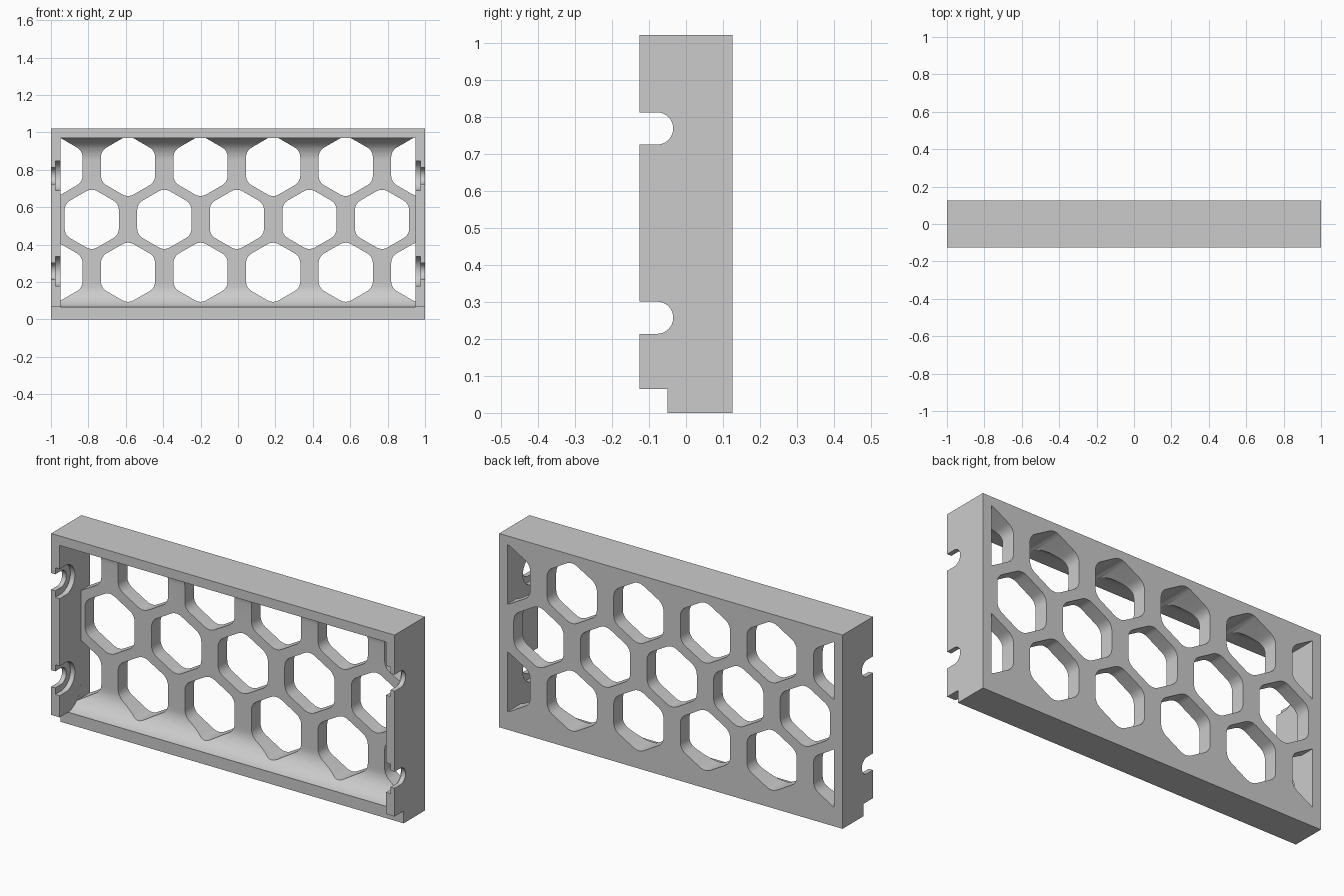
import bpy, bmesh, math
from mathutils import Vector

if "Cube" in bpy.data.objects:
    bpy.data.objects.remove(bpy.data.objects["Cube"])

grey = bpy.data.materials.new("light_grey")
grey.use_nodes = True
grey.diffuse_color = (0.6, 0.6, 0.6, 1)
grey.node_tree.nodes["Principled BSDF"].inputs["Base Color"].default_value = (0.6, 0.6, 0.6, 1)

HALF_Y, HEIGHT = 0.126, 1.02
INNER_X = 0.95          # inside faces of the end walls
FLOOR, CEILING = 0.065, 0.97
PLATE_Y = 0.05          # front face of the pierced back plate
COVE = 0.12


def arc(cu, cv, r, a0, a1, n):
    """Points of an arc, angles in degrees."""
    angles = [math.radians(a0 + (a1 - a0) * i / n) for i in range(n + 1)]
    return [(cu + r * math.cos(a), cv + r * math.sin(a)) for a in angles]


def prisms(name, items):
    """One mesh of extruded outlines; each item is (outline, axis, start, end)."""
    bm = bmesh.new()
    for outline, axis, start, end in items:
        if axis == 'x':
            pts, move = [(start, u, v) for u, v in outline], (end - start, 0, 0)
        else:
            pts, move = [(u, start, v) for u, v in outline], (0, end - start, 0)
        face = bm.faces.new([bm.verts.new(p) for p in pts])
        new = bmesh.ops.extrude_face_region(bm, geom=[face])["geom"]
        bmesh.ops.translate(bm, vec=move, verts=[v for v in new if isinstance(v, bmesh.types.BMVert)])
    bmesh.ops.recalc_face_normals(bm, faces=bm.faces)
    mesh = bpy.data.meshes.new(name)
    bm.to_mesh(mesh)
    bm.free()
    mesh.materials.append(grey)
    ob = bpy.data.objects.new(name, mesh)
    bpy.context.collection.objects.link(ob)
    return ob


def cut(target, cutter):
    """Subtract the cutter and delete it."""
    cutter.hide_render = True
    mod = target.modifiers.new("cut", 'BOOLEAN')
    mod.operation, mod.solver, mod.object = 'DIFFERENCE', 'EXACT', cutter
    bpy.context.view_layer.objects.active = target
    bpy.ops.object.modifier_apply(modifier=mod.name)
    bpy.data.objects.remove(cutter)


def rounded_hexagon(cx, cz, apothem, r):
    """Pointy-top hexagon with rounded corners."""
    pts = []
    reach = (apothem - r) / math.cos(math.pi / 6)
    for k in range(6):
        a = 30 + 60 * k
        u = cx + reach * math.cos(math.radians(a))
        v = cz + reach * math.sin(math.radians(a))
        pts += arc(u, v, r, a - 30, a + 30, 6)
    return pts


def clip_x(pts, limit):
    """Trim a convex outline to |x| <= limit."""
    for s in (1, -1):
        out = []
        for i, p in enumerate(pts):
            q = pts[i - 1]
            if (s * p[0] > limit) != (s * q[0] > limit):
                t = (s * limit - q[0]) / (p[0] - q[0])
                out.append((s * limit, q[1] + t * (p[1] - q[1])))
            if s * p[0] <= limit:
                out.append(p)
        pts = out
    return pts


# Outer block with the rebate along its lower front edge
body_outline = [(-HALF_Y, FLOOR), (-0.05, FLOOR), (-0.05, 0), (HALF_Y, 0),
                (HALF_Y, HEIGHT), (-HALF_Y, HEIGHT)]
panel = prisms("honeycomb_panel", [(body_outline, 'x', -1, 1)])

# Front cavity with coves along floor and ceiling
cy = PLATE_Y - COVE
low = FLOOR - 0.001
cavity_outline = ([(-0.3, low)] + arc(cy, low + COVE, COVE, -90, 0, 14)
                  + arc(cy, CEILING - COVE, COVE, 0, 90, 14) + [(-0.3, CEILING)])
cut(panel, prisms("cavity_cutter", [(cavity_outline, 'x', -INNER_X, INNER_X)]))

# Honeycomb holes in three staggered rows
PITCH, MID_X, MID_Z, ROW = 0.388, -0.006, 0.535, 0.283
holes = []
for row in (-1, 0, 1):
    shift = PITCH / 2 if row else 0
    for i in range(-3 if row else -2, 3):
        hexagon = rounded_hexagon(MID_X + shift + i * PITCH, MID_Z + row * ROW, 0.145, 0.06)
        holes.append((clip_x(hexagon, INNER_X - 0.0001), 'y', -0.1, 0.3))
cut(panel, prisms("hole_cutter", holes))

# Stepped round-ended slots in the end walls, wider on the inside
for name, r, x0, x1 in (("slot_cutter", 0.0435, 0.94, 1.1), ("recess_cutter", 0.078, 0.94, 0.976)):
    slots = []
    for z in (0.257, 0.768):
        outline = [(-0.3, z - r)] + arc(-0.078, z, r, -90, 90, 20) + [(-0.3, z + r)]
        slots += [(outline, 'x', s * x0, s * x1) for s in (-1, 1)]
    cut(panel, prisms(name, slots))

# Smooth the coves and rounded corners, keep the edges sharp
bpy.ops.object.select_all(action='DESELECT')
panel.select_set(True)
bpy.context.view_layer.objects.active = panel
bpy.ops.object.shade_smooth_by_angle(angle=math.radians(30))
